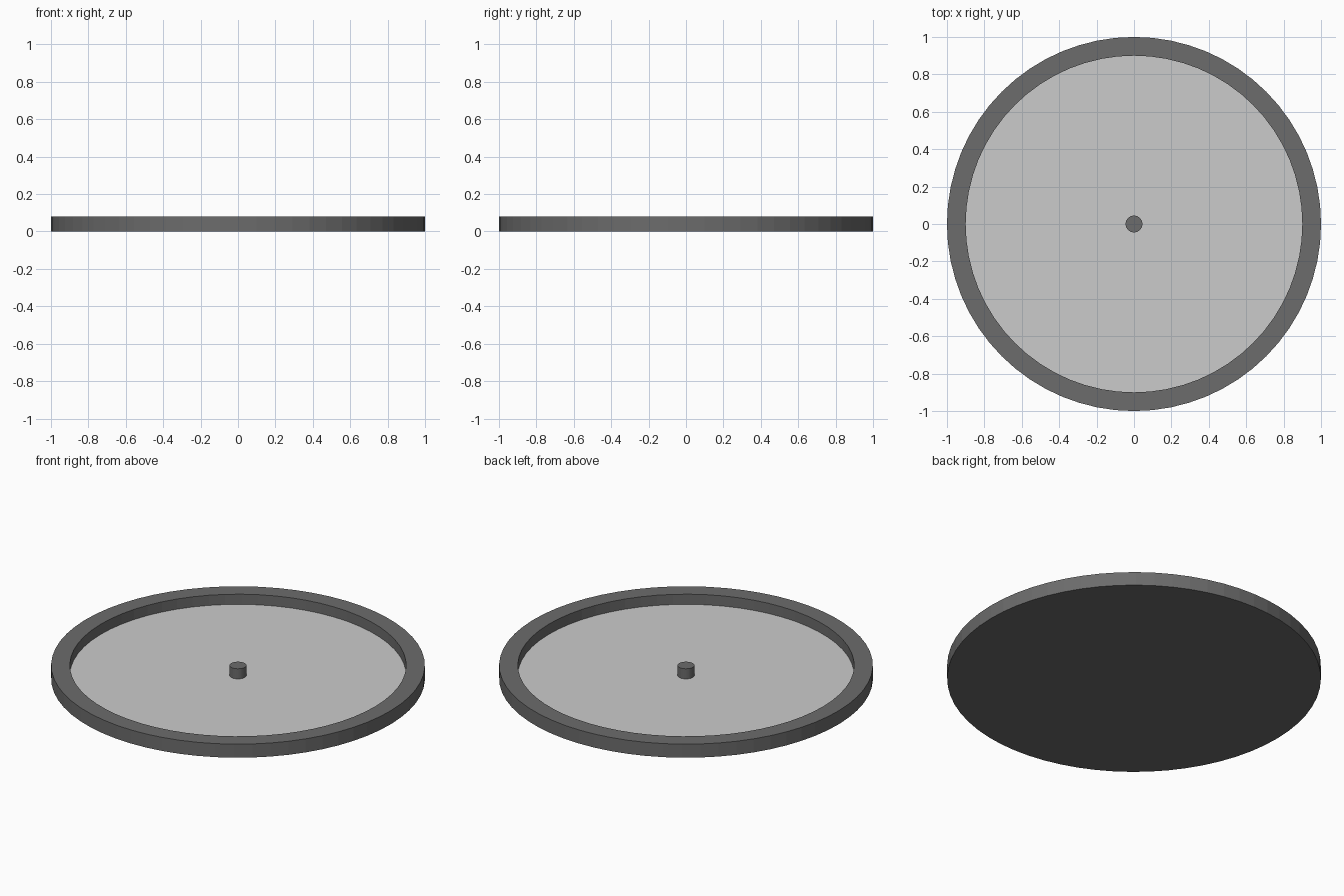
import bpy, bmesh, math

if "Cube" in bpy.data.objects:
    bpy.data.objects.remove(bpy.data.objects["Cube"])

dark = bpy.data.materials.new("dark_grey")
dark.diffuse_color = (0.15, 0.15, 0.15, 1)
dark.use_nodes = True
dark.node_tree.nodes["Principled BSDF"].inputs["Base Color"].default_value = dark.diffuse_color

SEG = 64


def lathe(name, profile, segments, material=None):
    """Revolve an (r, z) profile around z with flat facets."""
    bm = bmesh.new()
    pts = [bm.verts.new((r, 0, z)) for r, z in profile]
    edges = [bm.edges.new(pair) for pair in zip(pts, pts[1:])]
    bmesh.ops.spin(bm, geom=pts + edges, cent=(0, 0, 0), axis=(0, 0, 1),
                   angle=math.tau, steps=segments, use_duplicate=False)
    bmesh.ops.remove_doubles(bm, verts=bm.verts, dist=1e-5)
    bmesh.ops.recalc_face_normals(bm, faces=bm.faces)
    mesh = bpy.data.meshes.new(name)
    bm.to_mesh(mesh)
    bm.free()
    if material:
        mesh.materials.append(material)
    obj = bpy.data.objects.new(name, mesh)
    bpy.context.collection.objects.link(obj)
    return obj


# Shallow tray: underside, outer wall, rim and inner wall
lathe("tray_body", [(0, 0), (1, 0), (1, 0.08), (0.9, 0.08), (0.9, 0.018), (0, 0.018)], SEG, dark)

# Pale inlaid face
lathe("face_disc", [(0, 0.01), (0.9, 0.01), (0.9, 0.02), (0, 0.02)], SEG)

# Centre pin
lathe("centre_pin", [(0, 0.015), (0.045, 0.015), (0.045, 0.08), (0, 0.08)], 32, dark)
